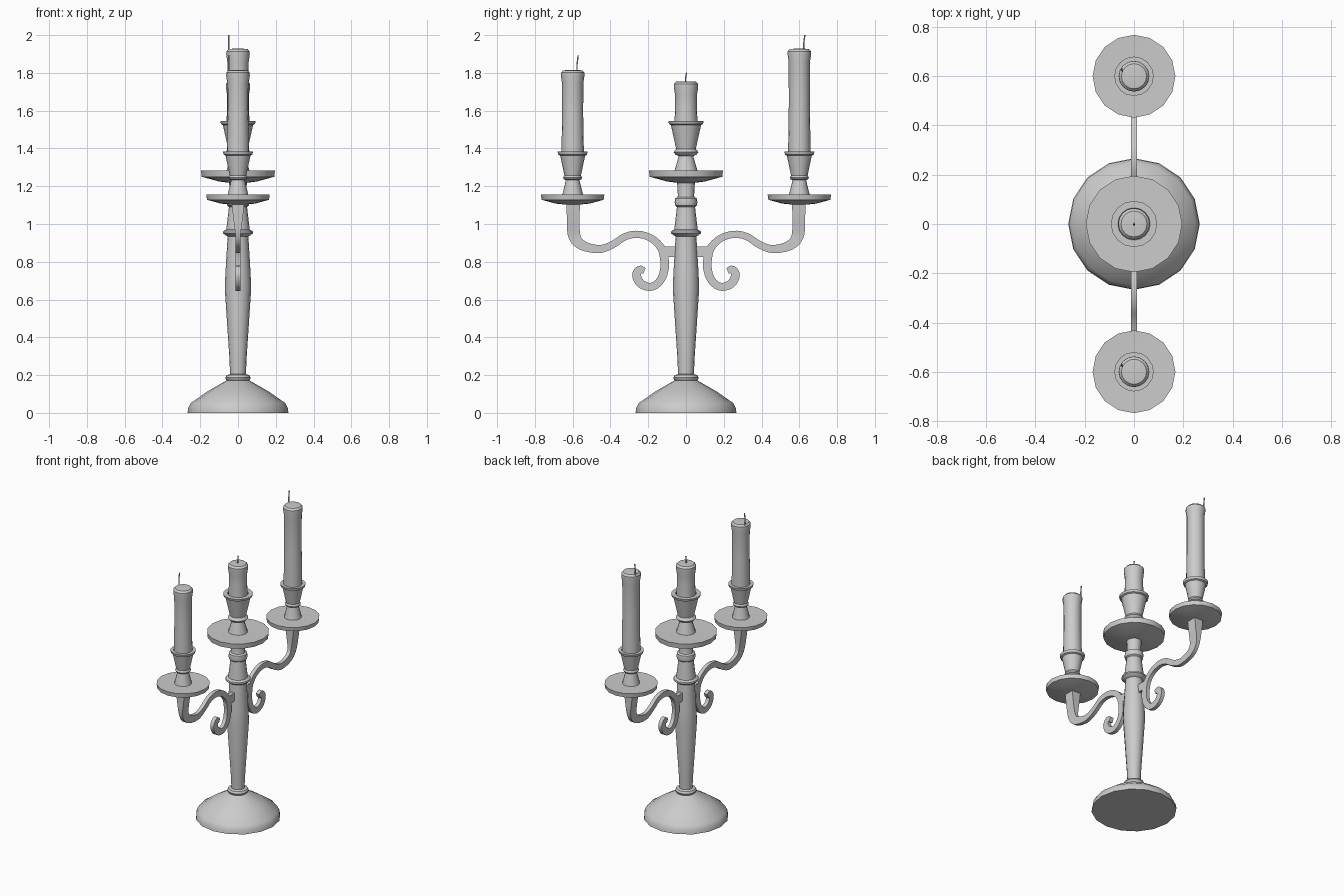
import bpy, bmesh
from math import sin, cos, pi
from mathutils import Vector

if "Cube" in bpy.data.objects:
    bpy.data.objects.remove(bpy.data.objects["Cube"])


def finish(name, bm, angle=0.6):
    bmesh.ops.recalc_face_normals(bm, faces=bm.faces)
    me = bpy.data.meshes.new(name)
    bm.to_mesh(me)
    bm.free()
    ob = bpy.data.objects.new(name, me)
    bpy.context.collection.objects.link(ob)
    bpy.ops.object.select_all(action='DESELECT')
    ob.select_set(True)
    bpy.context.view_layer.objects.active = ob
    bpy.ops.object.shade_smooth_by_angle(angle=angle)
    return ob


def lathe(name, profile, y=0.0, sides=16):
    """Turned part from (radius, z) points, capped at both ends."""
    bm = bmesh.new()
    rings = [[bm.verts.new((r * cos(2 * pi * i / sides), y + r * sin(2 * pi * i / sides), z))
              for i in range(sides)] for r, z in profile]
    for a, b in zip(rings, rings[1:]):
        for i in range(sides):
            j = (i + 1) % sides
            bm.faces.new((a[i], a[j], b[j], b[i]))
    bm.faces.new(rings[0][::-1])
    bm.faces.new(rings[-1])
    return finish(name, bm)


def smooth_path(pts, steps=4):
    """Catmull-Rom interpolation through the points."""
    p = [Vector(q) for q in pts]
    p = [2 * p[0] - p[1]] + p + [2 * p[-1] - p[-2]]
    out = []
    for a, b, c, d in zip(p, p[1:], p[2:], p[3:]):
        for k in range(steps):
            t = k / steps
            out.append(0.5 * (2 * b + (c - a) * t + (2 * a - 5 * b + 4 * c - d) * t * t
                              + (3 * b - a - 3 * c + d) * t ** 3))
    return out + [p[-2]]


def ribbon(name, pts, side):
    """Flat bar swept in the YZ plane; points are (y, z, half width, half depth)."""
    path = smooth_path(pts)
    bm = bmesh.new()
    rings = []
    for i, q in enumerate(path):
        d = path[min(i + 1, len(path) - 1)] - path[max(i - 1, 0)]
        n = Vector((-d[1], d[0])).normalized() * q[2]
        rings.append([bm.verts.new((sx * q[3], side * (q[0] + s * n.x), q[1] + s * n.y))
                      for sx, s in ((-1, -1), (1, -1), (1, 1), (-1, 1))])
    for a, b in zip(rings, rings[1:]):
        for i in range(4):
            j = (i + 1) % 4
            bm.faces.new((a[i], a[j], b[j], b[i]))
    bm.faces.new(rings[0])
    bm.faces.new(rings[-1])
    return finish(name, bm)


def candle(label, y, z0, z1, r):
    lathe(label + "_candle", [(r, z0), (r * 0.93, z0 + (z1 - z0) * 0.5), (r * 0.94, z1 - 0.07),
                              (r * 1.04, z1 - 0.03), (r * 1.03, z1 - 0.014),
                              (r * 0.85, z1 - 0.002), (r * 0.5, z1)], y)


def wick(label, x, y, z0, z1):
    cu = bpy.data.curves.new(label + "_wick", 'CURVE')
    cu.dimensions = '3D'
    cu.bevel_depth = 0.004
    cu.bevel_resolution = 1
    cu.use_fill_caps = True
    sp = cu.splines.new('POLY')
    sp.points.add(2)
    h = z1 - z0
    for p, (dy, f) in zip(sp.points, ((-0.003, 0), (-0.003, 0.5), (0.003, 1))):
        p.co = (x, y + dy, z0 + h * f, 1)
    bpy.context.collection.objects.link(bpy.data.objects.new(label + "_wick", cu))


# base and turned stem
lathe("base", [(0.267, 0), (0.264, 0.025), (0.25, 0.052), (0.16, 0.115), (0.06, 0.172), (0.045, 0.178)])
lathe("stem", [(0.05, 0.165), (0.063, 0.175), (0.067, 0.187), (0.06, 0.2), (0.042, 0.205),
               (0.045, 0.28), (0.07, 0.66), (0.066, 0.75), (0.055, 0.935), (0.066, 0.94),
               (0.08, 0.952), (0.078, 0.962), (0.062, 0.97), (0.048, 1.09), (0.057, 1.097),
               (0.06, 1.115), (0.057, 1.135), (0.045, 1.142), (0.043, 1.15), (0.048, 1.235)])

# centre drip plate, socket and candle
lathe("centre_drip_plate", [(0.045, 1.218), (0.1, 1.225), (0.192, 1.25), (0.196, 1.284), (0.06, 1.282)])
lathe("centre_socket", [(0.062, 1.278), (0.038, 1.36), (0.056, 1.367), (0.065, 1.38), (0.056, 1.393),
                        (0.052, 1.397), (0.08, 1.525), (0.09, 1.53), (0.094, 1.545), (0.066, 1.545),
                        (0.06, 1.535)])
candle("centre", 0, 1.5, 1.755, 0.062)
wick("centre", 0, 0, 1.74, 1.802)

# scrolled bar from plate to curled tip
scroll = [(0.597, 1.12, 0.036, 0.034), (0.597, 1.04, 0.034, 0.026), (0.594, 0.95, 0.033, 0.014),
          (0.57, 0.902, 0.028, 0.013), (0.52, 0.876, 0.024, 0.013), (0.45, 0.868, 0.021, 0.013),
          (0.385, 0.893, 0.019, 0.013), (0.32, 0.934, 0.019, 0.013), (0.25, 0.945, 0.019, 0.013),
          (0.18, 0.922, 0.019, 0.013), (0.13, 0.87, 0.021, 0.013), (0.113, 0.80, 0.023, 0.013),
          (0.12, 0.735, 0.022, 0.013), (0.147, 0.688, 0.021, 0.013), (0.19, 0.667, 0.021, 0.013),
          (0.24, 0.685, 0.023, 0.013), (0.262, 0.73, 0.023, 0.013), (0.245, 0.76, 0.02, 0.013),
          (0.22, 0.752, 0.016, 0.013)]

# left and right arms with their plates, sockets and candles
for label, s, top, tip in (("left", -1, 1.815, 1.893), ("right", 1, 1.928, 2.0)):
    y = 0.6 * s
    ribbon(label + "_arm", scroll, s)
    ribbon(label + "_arm_bracket", [(0.04, 0.852, 0.028, 0.013), (0.11, 0.852, 0.028, 0.013)], s)
    lathe(label + "_drip_plate", [(0.04, 1.103), (0.09, 1.108), (0.164, 1.128), (0.168, 1.156),
                                  (0.055, 1.154)], y)
    lathe(label + "_socket", [(0.056, 1.15), (0.036, 1.232), (0.046, 1.237), (0.05, 1.245),
                              (0.046, 1.254), (0.044, 1.258), (0.066, 1.362), (0.076, 1.367),
                              (0.08, 1.384), (0.06, 1.384), (0.055, 1.375)], y)
    candle(label, y, 1.34, top, 0.06)
    wick(label, -0.048, y + 0.026, top - 0.02, tip)
